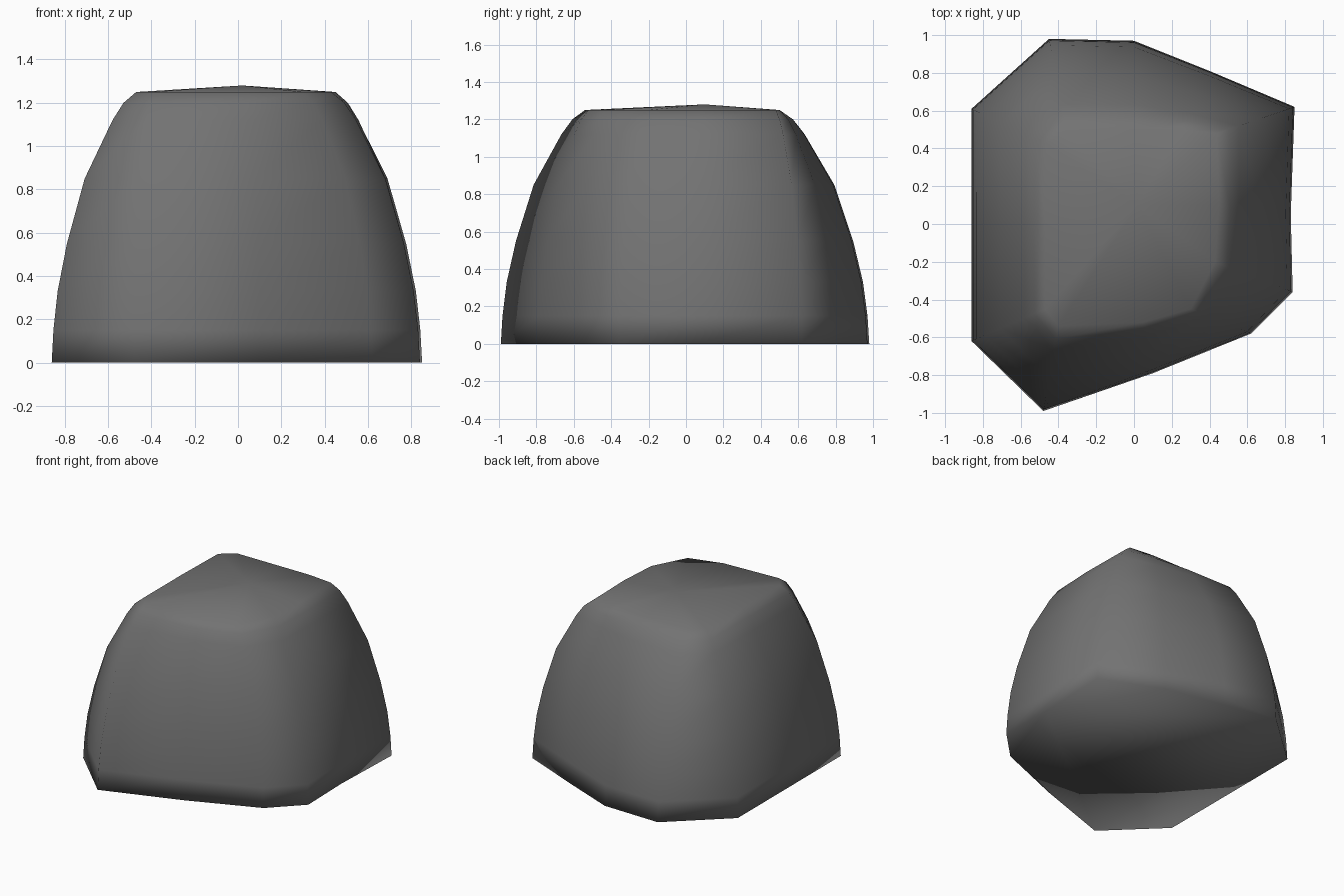
import bpy, bmesh

if "Cube" in bpy.data.objects:
    bpy.data.objects.remove(bpy.data.objects["Cube"], do_unlink=True)

stone = bpy.data.materials.new("dark_grey_stone")
stone.use_nodes = True
GREY = (0.17, 0.17, 0.17, 1)
stone.diffuse_color = GREY
stone.node_tree.nodes["Principled BSDF"].inputs["Base Color"].default_value = GREY

# Each corner of the boulder: ground position, then crown position
corners = [
    ((-.48, -.99), (-.40, -.54)), ((.10, -.79), (.05, -.52)),
    ((.62, -.58), (.30, -.45)), ((.84, -.36), (.43, -.20)),
    ((.83, .05), (.45, .10)), ((.85, .62), (.44, .48)),
    ((.40, .81), (.25, .50)), ((.0, .97), (.0, .50)),
    ((-.45, .98), (-.36, .50)), ((-.86, .61), (-.46, .42)),
    ((-.86, 0), (-.47, 0)), ((-.86, -.62), (-.47, -.45)),
]
# Height and how far the wall has leaned in towards the crown
profile = [(0, 0), (.15, .02), (.33, .07), (.55, .18), (.85, .39),
           (1.12, .72), (1.2, .85), (1.25, 1)]

bm = bmesh.new()
rings = []
for z, t in profile:
    rings.append([bm.verts.new((a[0] + (b[0] - a[0]) * t,
                                a[1] + (b[1] - a[1]) * t, z))
                  for a, b in corners])

# Walls
n = len(corners)
for low, high in zip(rings, rings[1:]):
    for i in range(n):
        j = (i + 1) % n
        bm.faces.new((low[i], low[j], high[j], high[i]))

# Flat underside and gently domed crown
bm.faces.new(rings[0][::-1])
peak = bm.verts.new((.02, .1, 1.28))
for i in range(n):
    bm.faces.new((rings[-1][i], rings[-1][(i + 1) % n], peak))

mesh = bpy.data.meshes.new("boulder")
bm.to_mesh(mesh)
bm.free()
mesh.materials.append(stone)
mesh.shade_smooth()
boulder = bpy.data.objects.new("boulder", mesh)
bpy.context.collection.objects.link(boulder)
